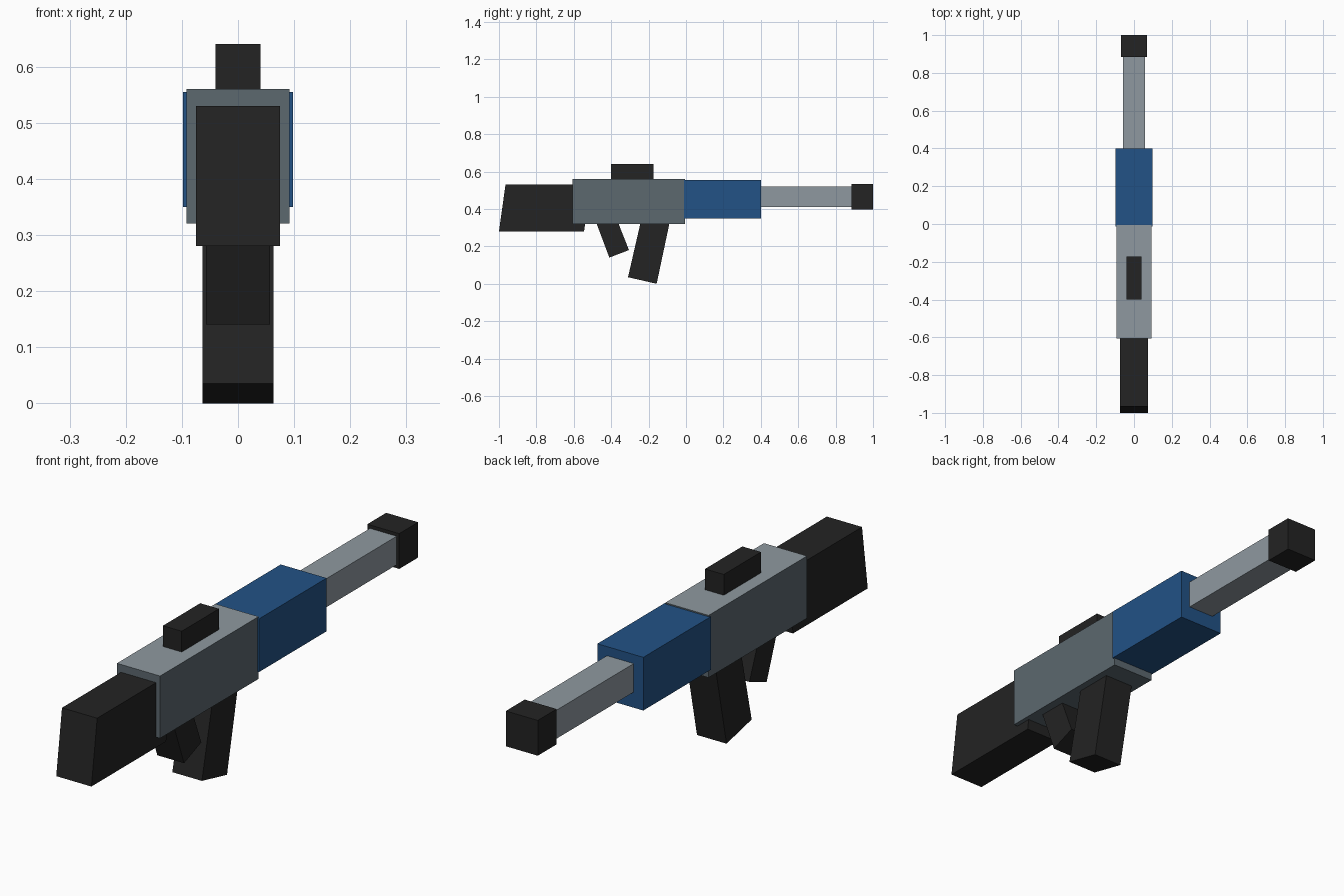
import bpy, bmesh

if "Cube" in bpy.data.objects:
    bpy.data.objects.remove(bpy.data.objects["Cube"])


def material(name, rgb):
    def lin(c):
        c /= 255
        return c / 12.92 if c <= 0.04045 else ((c + 0.055) / 1.055) ** 2.4
    m = bpy.data.materials.new(name)
    m.diffuse_color = (*[lin(c) for c in rgb], 1)
    m.use_nodes = True
    m.node_tree.nodes["Principled BSDF"].inputs["Base Color"].default_value = m.diffuse_color
    return m


BLACK = material("black", (35, 35, 35))
STEEL = material("dark grey", (92, 104, 111))
SILVER = material("light grey", (143, 153, 160))
BLUE = material("blue", (34, 82, 134))


def extrude(name, profile, half_width, *mats):
    """Side profile of (y, z) points, extruded evenly across x."""
    bm = bmesh.new()
    face = bm.faces.new([bm.verts.new((-half_width, y, z)) for y, z in profile])
    out = bmesh.ops.extrude_face_region(bm, geom=[face])
    for v in out["geom"]:
        if isinstance(v, bmesh.types.BMVert):
            v.co.x = half_width
    bmesh.ops.recalc_face_normals(bm, faces=bm.faces)
    # a second material goes on the upward faces
    for f in bm.faces:
        f.material_index = 1 if len(mats) > 1 and f.normal.z > 0.9 else 0
    me = bpy.data.meshes.new(name)
    bm.to_mesh(me)
    bm.free()
    for m in mats:
        me.materials.append(m)
    ob = bpy.data.objects.new(name, me)
    bpy.context.collection.objects.link(ob)
    return ob


def block(name, y0, y1, z0, z1, half_width, *mats):
    return extrude(name, [(y0, z0), (y1, z0), (y1, z1), (y0, z1)], half_width, *mats)


# Straight blocks along the length
block("receiver", -0.606, -0.006, 0.32, 0.56, 0.092, STEEL, SILVER)
block("handguard", -0.012, 0.40, 0.35, 0.555, 0.098, BLUE)
block("barrel", 0.38, 0.90, 0.41, 0.52, 0.057, SILVER)
block("muzzle", 0.885, 1.0, 0.397, 0.533, 0.068, BLACK)
block("sight", -0.40, -0.173, 0.55, 0.64, 0.04, BLACK)

# Slanted parts
extrude("stock", [(-1.0, 0.28), (-0.545, 0.28), (-0.51, 0.53), (-0.965, 0.53)], 0.075, BLACK)
extrude("magazine", [(-0.31, 0.035), (-0.157, 0.0), (-0.085, 0.34), (-0.24, 0.34)], 0.063, BLACK)
extrude("grip", [(-0.41, 0.14), (-0.305, 0.18), (-0.368, 0.34), (-0.485, 0.34)], 0.057, BLACK)
